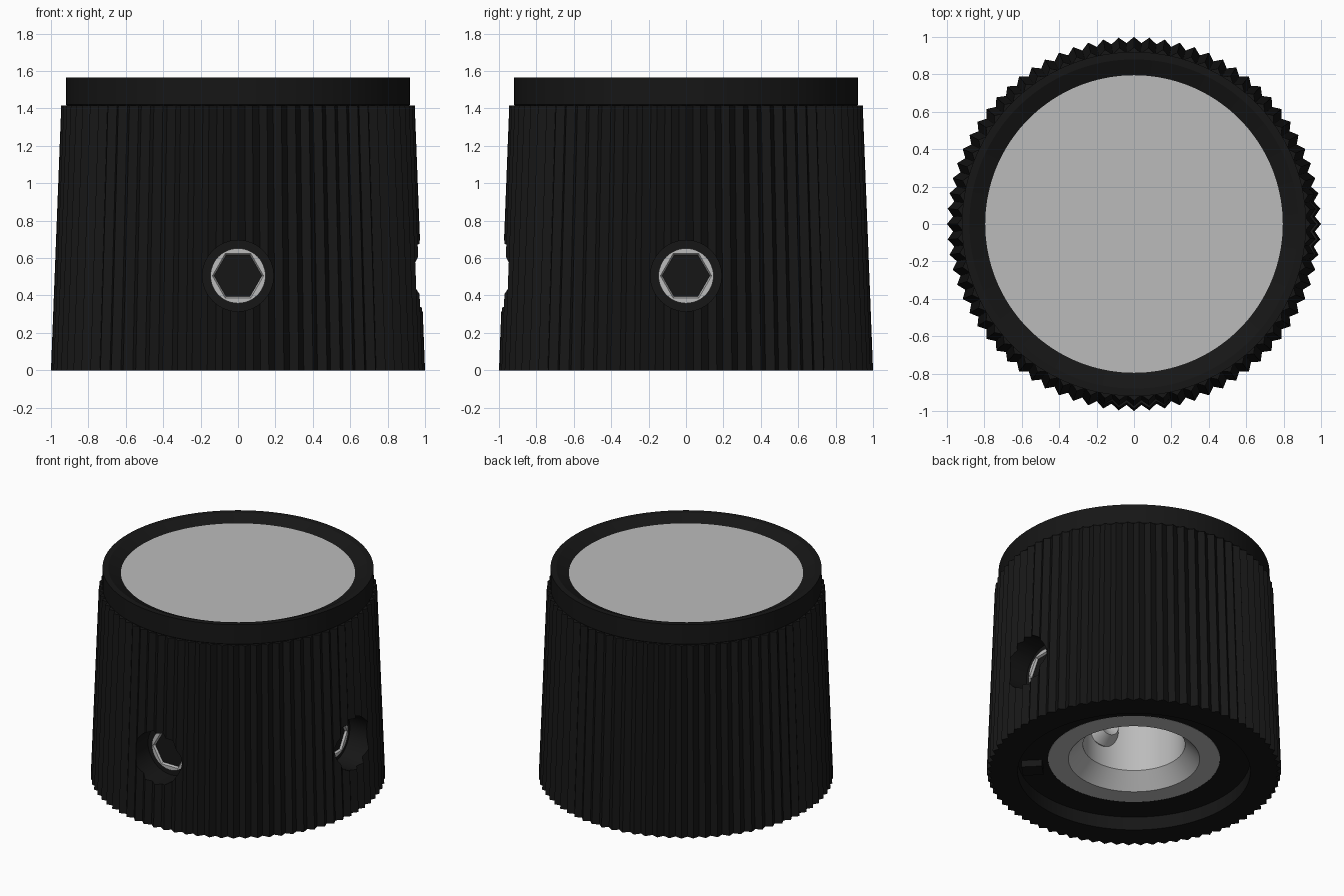
import bpy, bmesh
from math import pi, sin, cos, radians
from mathutils import Matrix

if "Cube" in bpy.data.objects:
    bpy.data.objects.remove(bpy.data.objects["Cube"])

black = bpy.data.materials.new("black_plastic")
black.diffuse_color = (0.008, 0.008, 0.008, 1)
black.use_nodes = True
black.node_tree.nodes["Principled BSDF"].inputs["Base Color"].default_value = black.diffuse_color
silver = bpy.data.materials.new("silver_metal")
silver.diffuse_color = (0.5, 0.5, 0.5, 1)
silver.use_nodes = True
silver.node_tree.nodes["Principled BSDF"].inputs["Base Color"].default_value = silver.diffuse_color

TEETH = 76
HOLE_Z = 0.505


def lathe(name, profile, n, mat, matrix=Matrix()):
    """Loft rings (radius, z, shape) into a capped solid; shape scales the radius by step."""
    bm = bmesh.new()
    rings = []
    for r, z, *shape in profile:
        f = shape[0] if shape else (lambda i: 1)
        rings.append([bm.verts.new((r * f(i) * cos(2 * pi * i / n),
                                    r * f(i) * sin(2 * pi * i / n), z)) for i in range(n)])
    for a, b in zip(rings, rings[1:]):
        for i in range(n):
            j = (i + 1) % n
            bm.faces.new((a[i], a[j], b[j], b[i]))
    bm.faces.new(rings[0])
    bm.faces.new(rings[-1])
    bmesh.ops.recalc_face_normals(bm, faces=bm.faces)
    bm.transform(matrix)
    me = bpy.data.meshes.new(name)
    bm.to_mesh(me)
    bm.free()
    ob = bpy.data.objects.new(name, me)
    bpy.context.collection.objects.link(ob)
    me.materials.append(mat)
    return ob


def smooth(ob):
    bpy.ops.object.select_all(action='DESELECT')
    ob.select_set(True)
    bpy.context.view_layer.objects.active = ob
    bpy.ops.object.shade_smooth_by_angle(angle=radians(25))


def knurl(i):
    return 1.0 if i % 2 == 0 else 0.968


def hexagon(i):  # six-sided ring sampled at 48 steps
    return cos(pi / 6) / cos((2 * pi * i / 48) % (pi / 3) - pi / 6)


# Knurled body with collar, shallow dish on top and recess underneath
body = lathe("knob_body", [
    (0.585, 1.2), (0.585, 0.10), (0.79, 0.10), (0.79, 0.0),
    (1.0, 0.0, knurl), (0.945, 1.415, knurl), (0.915, 1.415),
    (0.92, 1.42), (0.92, 1.565), (0.88, 1.565), (0.77, 1.513)], TEETH * 2, black)

# Set screw holes and screws at the front and right
sides = {"front": -pi / 2, "right": 0}
for side, angle in sides.items():
    place = (Matrix.Translation((0, 0, HOLE_Z)) @ Matrix.Rotation(angle, 4, 'Z')
             @ Matrix.Rotation(pi / 2, 4, 'Y'))
    cutter = lathe(side + "_hole_cutter", [(0.19, 0.795), (0.19, 1.2)], 32, black, place)
    cutter.hide_render = True
    mod = body.modifiers.new(side + "_hole", 'BOOLEAN')
    mod.object = cutter
    mod.solver = 'EXACT'
    bpy.context.view_layer.objects.active = body
    bpy.ops.object.modifier_apply(modifier=mod.name)
    bpy.data.objects.remove(cutter)

    hex_place = place @ Matrix.Rotation(pi / 2, 4, 'Z')  # hex corners point sideways
    smooth(lathe(side + "_set_screw", [
        (0.01, 0.31), (0.09, 0.27), (0.147, 0.34), (0.147, 0.81),
        (0.137, 0.81, hexagon), (0.107, 0.76, hexagon), (0.107, 0.66, hexagon)],
        48, silver, hex_place))
smooth(body)

# Metal bushing with chamfered shaft bore
smooth(lathe("shaft_bushing", [
    (0.584, 1.19), (0.584, 0.10), (0.446, 0.10), (0.347, 0.21), (0.347, 1.1)], 64, silver))

# Low-sided metal disc in the top dish
lathe("top_disc", [(0.80, 1.505), (0.80, 1.525)], 30, silver)

# Small key block in the bottom recess
bpy.ops.mesh.primitive_cube_add(size=1, location=(0.48, -0.5, 0.09), rotation=(0, 0, radians(-45)))
key = bpy.context.object
key.name = "recess_key"
key.scale = (0.14, 0.12, 0.08)
key.data.materials.append(black)
